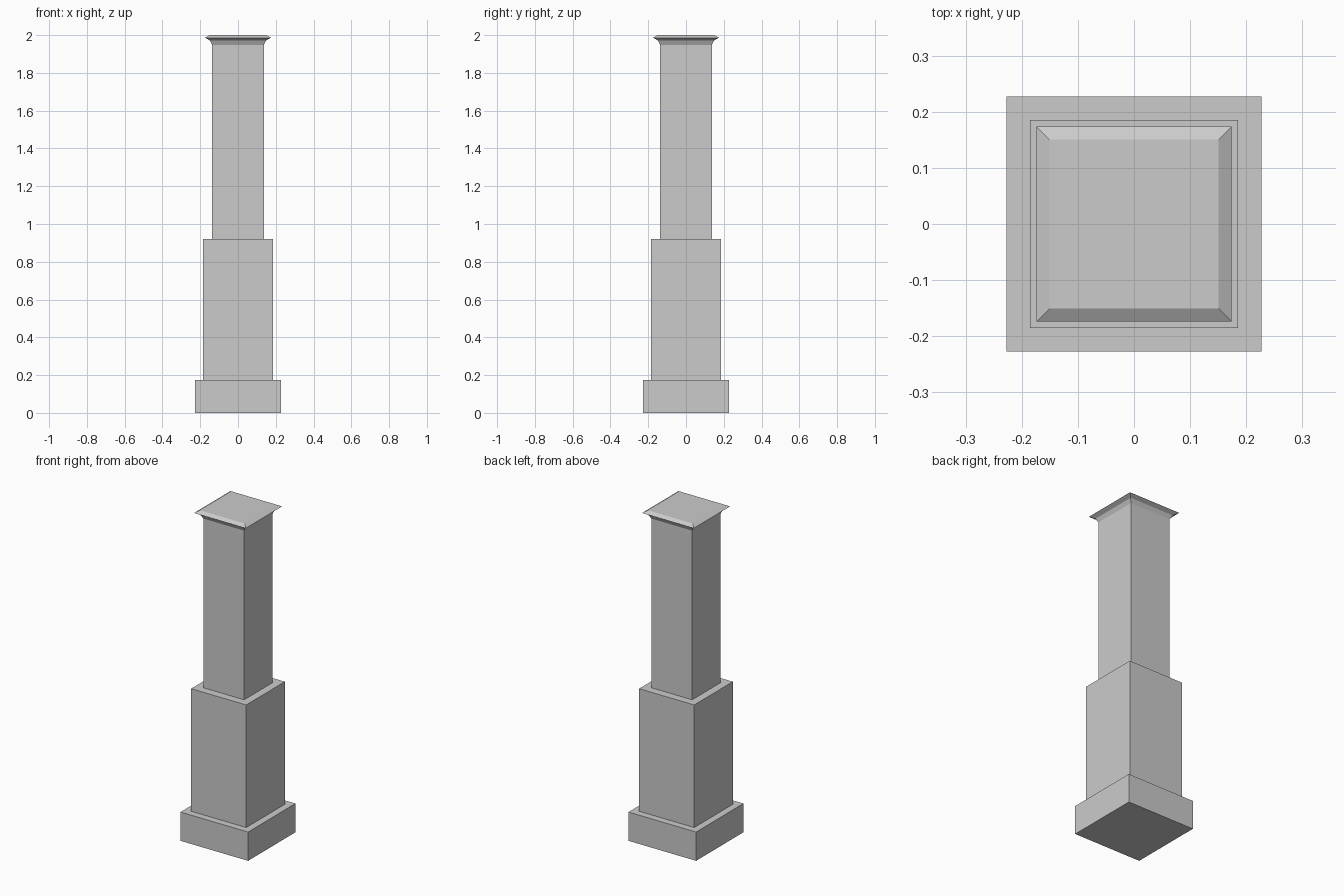
import bpy
import bmesh

cube = bpy.data.objects.get("Cube")
if cube:
    bpy.data.objects.remove(cube, do_unlink=True)

stone = bpy.data.materials.new("grey_stone")
stone.use_nodes = True
stone.diffuse_color = (0.6, 0.6, 0.6, 1)
stone.node_tree.nodes["Principled BSDF"].inputs["Base Color"].default_value = (0.6, 0.6, 0.6, 1)


def square_stack(name, profile):
    """Join square rings of (half width, height) into a closed solid."""
    bm = bmesh.new()
    rings = []
    for half, z in profile:
        corners = [(-half, -half), (half, -half), (half, half), (-half, half)]
        rings.append([bm.verts.new((x, y, z)) for x, y in corners])
    bm.faces.new(rings[0][::-1])
    bm.faces.new(rings[-1])
    for low, high in zip(rings, rings[1:]):
        for i in range(4):
            j = (i + 1) % 4
            bm.faces.new((low[i], low[j], high[j], high[i]))
    mesh = bpy.data.meshes.new(name)
    bm.to_mesh(mesh)
    bm.free()
    mesh.materials.append(stone)
    obj = bpy.data.objects.new(name, mesh)
    bpy.context.collection.objects.link(obj)
    return obj


# Stepped square pillar
square_stack("base_plinth", [(0.227, 0), (0.227, 0.175)])
square_stack("lower_pedestal", [(0.185, 0.175), (0.185, 0.92)])
square_stack("upper_shaft", [(0.137, 0.92), (0.137, 1.948)])

# Flared capital with a bevelled top edge
square_stack("capital", [(0.137, 1.948), (0.149, 1.972), (0.174, 1.986), (0.151, 2.0)])
